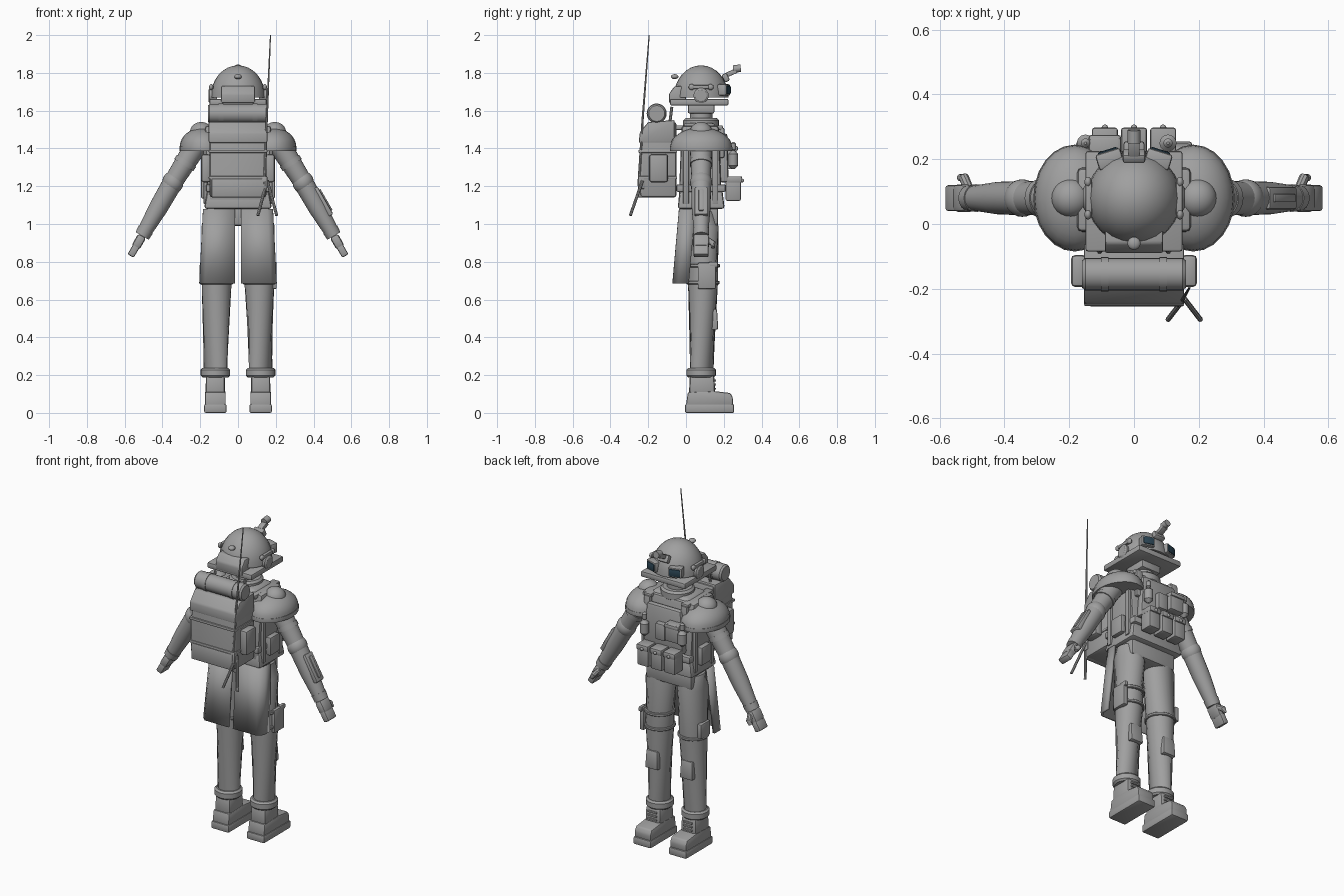
import bpy, bmesh, math
from mathutils import Vector, Matrix

cube = bpy.data.objects.get("Cube")
if cube:
    bpy.data.objects.remove(cube, do_unlink=True)


def material(name, red, green, blue):
    mat = bpy.data.materials.new(name)
    mat.use_nodes = True
    colour = (red, green, blue, 1)
    mat.diffuse_color = colour
    mat.node_tree.nodes["Principled BSDF"].inputs["Base Color"].default_value = colour
    return mat


GREY = material("plain grey", .35, .35, .35)
LENS = material("dark blue lens", .025, .06, .09)
FINE, NORMAL, SOFT = .004, .008, .015  # edge rounding
BODY_Y = .08  # depth of the body's middle line
parts = []


def finish(name, bm, mat=GREY):
    bmesh.ops.recalc_face_normals(bm, faces=bm.faces[:])
    mesh = bpy.data.meshes.new(name)
    bm.to_mesh(mesh)
    bm.free()
    mesh.materials.append(mat)
    ob = bpy.data.objects.new(name, mesh)
    bpy.context.collection.objects.link(ob)
    parts.append(ob)
    return ob


def round_edges(bm, width):
    bmesh.ops.bevel(bm, geom=bm.edges[:], offset=width, segments=2, profile=.5, affect='EDGES')


def box(name, at, size, edge=NORMAL, pitch=0, lean=0, turn=0, top=(1, 1), mat=GREY):
    """Rounded box; top scales the upper face in x and y."""
    bm = bmesh.new()
    bmesh.ops.create_cube(bm, size=1)
    for v in bm.verts:
        if v.co.z > 0:
            v.co.x *= top[0]
            v.co.y *= top[1]
        v.co = Vector(a * b for a, b in zip(v.co, size))
    round_edges(bm, edge)
    spin = Matrix.Rotation(turn, 4, 'Z') @ Matrix.Rotation(lean, 4, 'Y') @ Matrix.Rotation(pitch, 4, 'X')
    bm.transform(Matrix.Translation(at) @ spin)
    return finish(name, bm, mat)


def ball(name, at, size, half=False):
    """Ellipsoid, or only its upper half."""
    bm = bmesh.new()
    bmesh.ops.create_uvsphere(bm, u_segments=24, v_segments=16, radius=1)
    if half:
        everything = bm.verts[:] + bm.edges[:] + bm.faces[:]
        bmesh.ops.bisect_plane(bm, geom=everything, plane_co=(0, 0, 0), plane_no=(0, 0, -1), clear_outer=True)
        bmesh.ops.holes_fill(bm, edges=[e for e in bm.edges if e.is_boundary], sides=0)
    bm.transform(Matrix.Translation(at) @ Matrix.Diagonal((*size, 1)))
    return finish(name, bm)


def tube(name, points, radii, sides=24, squash=1):
    """Round limb through the points; squash scales the rings along their local x."""
    bm = bmesh.new()
    points = [Vector(p) for p in points]
    last = len(points) - 1
    rings = []
    for i, (point, radius) in enumerate(zip(points, radii)):
        aim = (points[min(i + 1, last)] - points[max(i - 1, 0)]).to_track_quat('Z', 'Y')
        ring = []
        for k in range(sides):
            angle = math.tau * k / sides
            ring.append(bm.verts.new(point + aim @ Vector((squash * radius * math.cos(angle), radius * math.sin(angle), 0))))
        rings.append(ring)
    for low, high in zip(rings, rings[1:]):
        for k in range(sides):
            n = (k + 1) % sides
            bm.faces.new((low[k], low[n], high[n], high[k]))
    bm.faces.new(rings[0])
    bm.faces.new(rings[-1])
    return finish(name, bm)


def band(name, x, y, z, radius, height, squash=1):
    """Upright disc or ring with chamfered rims."""
    half, rim = height / 2, height / 5
    levels = (z - half, z - half + rim, z + half - rim, z + half)
    return tube(name, [(x, y, level) for level in levels], [radius - rim, radius, radius, radius - rim], squash=squash)


def prism(name, profile, middle, width, edge=NORMAL):
    """Side profile of (y, z) points extruded along x."""
    bm = bmesh.new()
    face = bm.faces.new([bm.verts.new((middle - width / 2, y, z)) for y, z in profile])
    new = bmesh.ops.extrude_face_region(bm, geom=[face])["geom"]
    bmesh.ops.translate(bm, vec=(width, 0, 0), verts=[v for v in new if isinstance(v, bmesh.types.BMVert)])
    bmesh.ops.recalc_face_normals(bm, faces=bm.faces[:])
    round_edges(bm, edge)
    return finish(name, bm)


# Helmet, brim and neck
ball("helmet_dome", at=(0, BODY_Y, 1.67), size=(.145, .145, .17), half=True)
box("helmet_brim", at=(0, .07, 1.645), size=(.3, .31, .035))
prism("helmet_neck_guard", [(-.09, 1.64), (-.09, 1.69), (-.06, 1.73), (0, 1.73), (0, 1.64)], middle=0, width=.18)
box("chin_block", at=(0, BODY_Y, 1.61), size=(.13, .14, .05))
tube("neck", [(0, BODY_Y, 1.5), (0, BODY_Y, 1.63)], [.06, .06])
band("collar", 0, BODY_Y, 1.53, radius=.095, height=.06)
ball("helmet_rear_knob", at=(0, -.06, 1.78), size=(.02, .02, .013))
box("mount_base", at=(0, .21, 1.775), size=(.07, .03, .045), pitch=.5)
box("mount_arm", at=(0, .24, 1.8), size=(.035, .06, .025), edge=FINE, pitch=.4)
tube("mount_scope", [(0, .25, 1.82), (0, .29, 1.825)], [.02, .02])
for side in (1, -1):
    for name, reach, size, mat in (("goggle_frame", .2, (.08, .05, .06), GREY),
                                   ("goggle_lens", .206, (.066, .05, .046), LENS)):
        box(name, at=(side * .075, reach, 1.71), size=size, turn=-side * .3, mat=mat)
    tube("ear_cup", [(side * x, BODY_Y, 1.68) for x in (.11, .15, .157)], [.04, .04, .03])
    box("helmet_rail", at=(side * .14, BODY_Y, 1.725), size=(.02, .12, .02), edge=FINE)
    for shift in (-.05, .05):
        ball("rail_knob", at=(side * .142, BODY_Y + shift, 1.725), size=(.011, .016, .016))

# Torso, vest and hem
box("chest", at=(0, .075, 1.31), size=(.32, .23, .42), edge=SOFT, top=(1.1, .85))
box("upper_back_yoke", at=(0, .07, 1.51), size=(.3, .2, .05), edge=SOFT, top=(.75, .8))
box("jacket_hem", at=(0, BODY_Y, 1.13), size=(.36, .25, .1), edge=SOFT, top=(.9, .9))
box("belt", at=(0, BODY_Y, 1.19), size=(.34, .26, .04))
box("pelvis", at=(0, BODY_Y, 1.05), size=(.31, .18, .12), edge=SOFT)
box("vest_front_plate", at=(0, .2, 1.35), size=(.27, .05, .26), edge=SOFT, top=(.85, .8))
for side in (1, -1):
    box("shoulder_strap", at=(side * .125, .07, 1.51), size=(.05, .25, .025))
    box("front_strap", at=(side * .125, .19, 1.43), size=(.045, .025, .16))
    for y in (0, .155):
        box("side_strap", at=(side * .172, y, 1.28), size=(.02, .03, .35), edge=FINE)
    box("side_pouch", at=(side * .178, BODY_Y, 1.19), size=(.035, .09, .11))

# Chest pouches and canisters
for column in (-1, 0, 1):
    x = column * .09
    box("magazine_pouch", at=(x, .25, 1.185), size=(.075, .08, .125))
    box("pouch_flap", at=(x, .255, 1.235), size=(.08, .085, .035))
    ball("pouch_button", at=(x, .297, 1.23), size=(.01, .01, .01))
box("radio_pouch", at=(-.09, .235, 1.36), size=(.095, .065, .11))
box("radio_flap", at=(-.09, .24, 1.4), size=(.1, .07, .025))
box("centre_pouch", at=(0, .23, 1.34), size=(.065, .05, .1))
for x in (.105, -.15):
    band("canister", x, .25, 1.34, radius=.026, height=.1)
    band("canister_cap", x, .25, 1.41, radius=.014, height=.05)

# Backpack and bedroll
prism("backpack", [(-.05, 1.14), (-.24, 1.14), (-.25, 1.2), (-.24, 1.47), (-.2, 1.53), (-.05, 1.54)],
      middle=0, width=.3, edge=SOFT)
prism("backpack_flap", [(-.06, 1.43), (-.25, 1.43), (-.245, 1.485), (-.2, 1.54), (-.06, 1.55)], middle=0, width=.31)
box("backpack_lower_pocket", at=(0, -.235, 1.19), size=(.28, .04, .1))
for z in (1.245, 1.385):
    box("backpack_strap", at=(0, -.15, z), size=(.31, .205, .016), edge=FINE)
tube("bedroll", [(x, -.155, 1.585) for x in (-.16, -.15, .15, .16)], [.042, .05, .05, .042])
rifle_pivot = Vector((.155, -.23, 1.23))
for side in (1, -1):
    box("backpack_side_pocket", at=(side * .17, -.145, 1.295), size=(.05, .1, .15), edge=SOFT)
    band_x = side * .09
    tube("bedroll_strap", [(band_x - .012, -.155, 1.585), (band_x + .012, -.155, 1.585)], [.053, .053])
    tube("pack_frame", [(side * .11, -.09, 1.5), (side * .1, -.075, 1.62)], [NORMAL, NORMAL], sides=8)
    tube("bipod_leg", [rifle_pivot, rifle_pivot + Vector((side * .05, -.065, -.185))], [NORMAL, NORMAL], sides=8)
tube("antenna", [(.14, -.25, 1.2), (.152, -.23, 1.55), (.172, -.195, 2)], [NORMAL, .006, .003], sides=8)
box("antenna_base", at=(.14, -.235, 1.22), size=(.03, .04, .07))

# Shoulders, arms and hands
for side in (1, -1):
    pad_x = side * .183
    ball("shoulder_pad", at=(pad_x, BODY_Y, 1.41), size=(.125, .163, .1), half=True)
    rim = band("shoulder_pad_rim", 0, BODY_Y, 1.4, radius=1, height=.025)
    rim.data.transform(Matrix.Translation((pad_x, BODY_Y, 0)) @ Matrix.Diagonal((.128, .165, 1, 1))
                       @ Matrix.Translation((0, -BODY_Y, 0)))
    ball("shoulder_cap", at=(side * .195, BODY_Y, 1.485), size=(.06, .06, .055))
    shoulder = Vector((side * .2, BODY_Y, 1.45))
    elbow = Vector((side * .345, BODY_Y, 1.22))
    wrist = Vector((side * .5, BODY_Y, .95))
    along = (wrist - elbow).normalized()
    outward = Vector((-side * along.z, 0, side * along.x))
    outward.x *= side
    lean = -side * math.atan2(abs(along.x), -along.z)
    tube("upper_arm", [shoulder, shoulder.lerp(elbow, .5), elbow], [.062, .056, .05])
    tube("sleeve_band", [shoulder.lerp(elbow, .5), shoulder.lerp(elbow, .6)], [.06, .06])
    ball("elbow", at=elbow, size=(.056, .058, .06))
    tube("forearm", [elbow, elbow.lerp(wrist, .5), wrist], [.053, .05, .038])
    tube("glove_cuff", [wrist - along * .025, wrist + along * .015], [.043, .04])
    guard = elbow.lerp(wrist, .45) + outward * .04
    box("forearm_guard", at=guard, size=(.03, .07, .17), lean=lean)
    box("forearm_guard_ridge", at=guard + outward * .014, size=(.016, .025, .13), edge=FINE, lean=lean)
    palm = wrist + along * .05
    box("palm", at=palm, size=(.048, .085, .075), edge=SOFT, lean=lean)
    box("fingers", at=wrist + along * .105, size=(.038, .08, .065), lean=lean)
    root = palm + Vector((-side * .015, .025, .015))
    knuckle = root + Vector((side * .015, .038, -.025))
    tube("thumb", [root, knuckle, knuckle + along * .025], [.016, .016, .011], sides=10)

# Coat tails wrapped from the back to the sides
for side in (1, -1):
    bm = bmesh.new()
    rows = []
    for z, spread, back in ((1.08, .178, -.03), (.685, .198, -.065)):
        outline = ((.015, back), (spread - .025, back), (spread, back + .025), (spread, back + .08))
        rows.append([bm.verts.new((side * x, y, z)) for x, y in outline])
    for k in range(len(outline) - 1):
        bm.faces.new((rows[0][k], rows[0][k + 1], rows[1][k + 1], rows[1][k]))
    solid = finish("coat_tail", bm).modifiers.new("thickness", 'SOLIDIFY')
    solid.thickness, solid.offset = SOFT, 0

# Legs and boots
for side in (1, -1):
    foot_x = side * .12
    thigh_x = side * .113
    tube("leg", [(side * .1, .085, 1.06), (side * .107, .085, .98), (thigh_x, .09, .7), (foot_x, .083, .21)],
         [.075, .088, .08, .062])
    box("knee_pad", at=(side * .117, .15, .495), size=(.085, .035, .11), pitch=.06, top=(.9, 1))
    band("boot_cuff", foot_x, BODY_Y, .213, radius=.078, height=.05)
    box("boot_sole", at=(foot_x, .125, .023), size=(.118, .26, .046))
    prism("boot_foot", [(0, .04), (.01, .11), (.15, .115), (.235, .105), (.248, .08), (.248, .04)],
          middle=foot_x, width=.11)
    box("boot_shaft", at=(foot_x, .085, .145), size=(.104, .14, .11), edge=SOFT, top=(.96, .92))
    for step in range(3):
        box("boot_lace", at=(foot_x, .153, .128 + step * .022), size=(.06, .014, .01), edge=FINE / 2)
    band("lower_thigh_strap", thigh_x, .09, .69, radius=.088, height=.018)
band("upper_thigh_strap", .113, .09, .78, radius=.09, height=.018)
box("holster", at=(.19, .11, .725), size=(.03, .095, .14))
box("holster_grip", at=(.194, .145, .785), size=(.022, .05, .03))
box("thigh_pouch", at=(-.19, .1, .74), size=(.03, .09, .09))

# Smooth shading with sharp edges kept
for ob in bpy.context.selected_objects:
    ob.select_set(False)
for ob in parts:
    ob.select_set(True)
bpy.context.view_layer.objects.active = parts[0]
bpy.ops.object.shade_smooth_by_angle(angle=math.radians(35))
